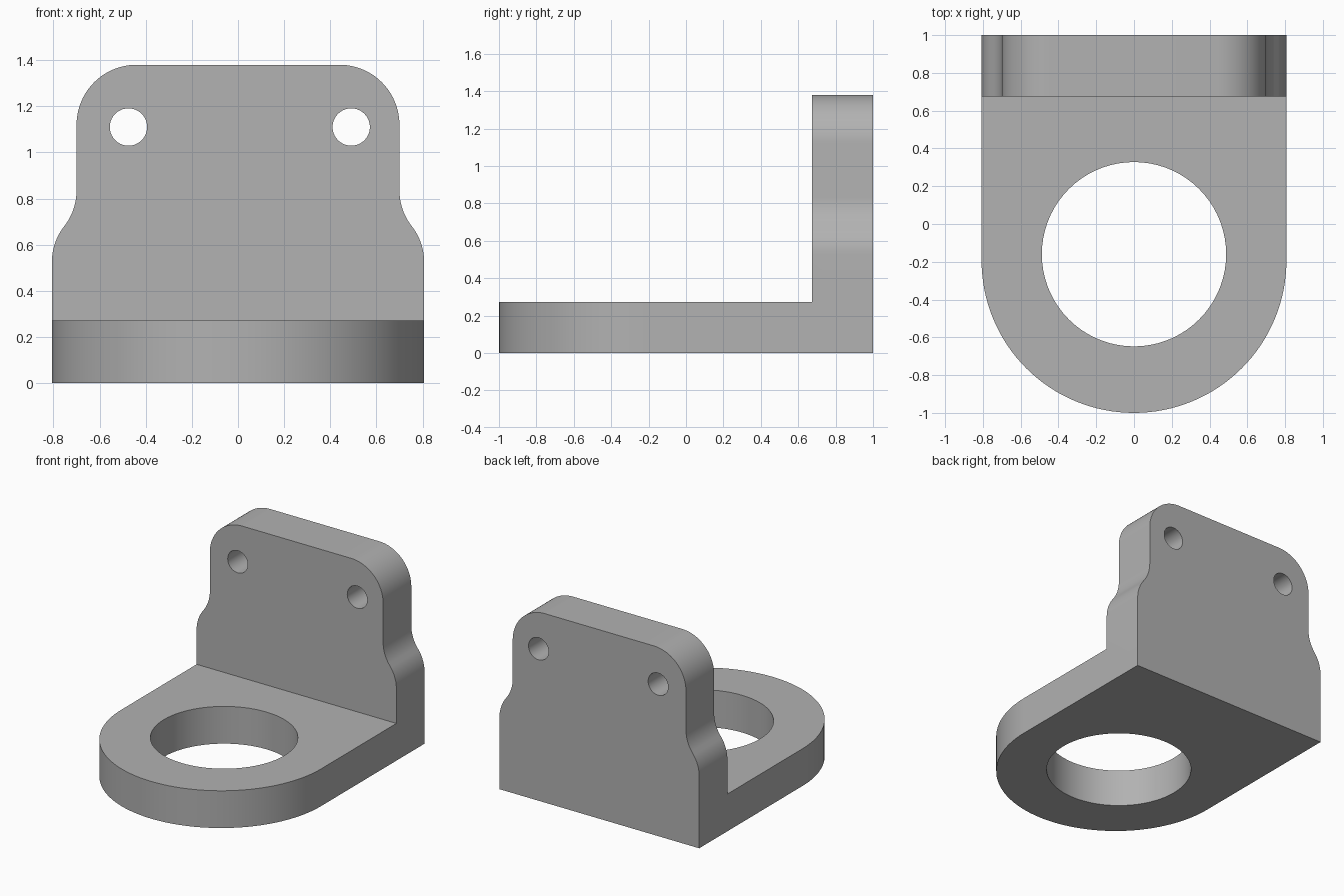
import bpy
from math import sin, cos, pi, radians, atan2
import bmesh
from mathutils import Vector

cube = bpy.data.objects.get("Cube")
if cube:
    bpy.data.objects.remove(cube)

HALF_W, HEIGHT = 0.807, 1.38
BASE_T, WALL_Y = 0.272, 0.675

steel = bpy.data.materials.new("plain_grey")
steel.use_nodes = True
grey = (0.445, 0.445, 0.445, 1)
steel.diffuse_color = grey
steel.node_tree.nodes["Principled BSDF"].inputs["Base Color"].default_value = grey


def arc(cx, cy, r, start, end, steps):
    """Points along an arc, angles in radians."""
    return [(cx + r * cos(start + (end - start) * i / steps),
             cy + r * sin(start + (end - start) * i / steps)) for i in range(steps + 1)]


def prism(name, points, place, depth):
    """Extrude a 2D outline; place maps (u, v) to a 3D point."""
    bm = bmesh.new()
    face = bm.faces.new([bm.verts.new(place(u, v)) for u, v in points])
    top = bmesh.ops.extrude_face_region(bm, geom=[face])["geom"]
    bmesh.ops.translate(bm, vec=Vector(depth),
                        verts=[g for g in top if isinstance(g, bmesh.types.BMVert)])
    bmesh.ops.recalc_face_normals(bm, faces=bm.faces)
    mesh = bpy.data.meshes.new(name)
    bm.to_mesh(mesh)
    bm.free()
    mesh.materials.append(steel)
    obj = bpy.data.objects.new(name, mesh)
    bpy.context.collection.objects.link(obj)
    return obj


def combine(target, tool, operation):
    mod = target.modifiers.new(operation.lower(), "BOOLEAN")
    mod.operation, mod.solver, mod.object = operation, "EXACT", tool
    bpy.context.view_layer.objects.active = target
    bpy.ops.object.modifier_apply(modifier=mod.name)
    bpy.data.objects.remove(tool)


# Base plate with a round front end
outline = arc(0, HALF_W - 1, HALF_W, pi, 2 * pi, 64) + [(HALF_W, 1), (-HALF_W, 1)]
bracket = prism("bracket", outline, lambda u, v: (u, v, 0), (0, 0, BASE_T))

# Upright wall: waisted sides and rounded top corners
NECK, CORNER, low, high = 0.70, 0.26, 0.525, 0.835
dx, dz = (HALF_W - NECK) / 2, (high - low) / 2
r = (dx * dx + dz * dz) / (2 * dx)
sweep = atan2(dz, r - dx)
side = [(HALF_W, 0)]
side += arc(HALF_W - r, low, r, 0, sweep, 10)
side += arc(NECK + r, high, r, pi + sweep, pi, 10)[1:]
side += arc(NECK - CORNER, HEIGHT - CORNER, CORNER, 0, pi / 2, 20)
wall = prism("wall", side + [(-x, z) for x, z in reversed(side)],
             lambda u, v: (u, WALL_Y, v), (0, 1 - WALL_Y, 0))
combine(bracket, wall, "UNION")

# Large bore through the base
bore = prism("bore", arc(0, -0.16, 0.488, 0, 2 * pi, 72)[:-1],
             lambda u, v: (u, v, -0.1), (0, 0, 0.6))
combine(bracket, bore, "DIFFERENCE")

# Two mounting holes through the wall
for x in (-0.475, 0.491):
    hole = prism("mounting_hole", arc(x, 1.11, 0.081, 0, 2 * pi, 40)[:-1],
                 lambda u, v: (u, 0.5, v), (0, 0.7, 0))
    combine(bracket, hole, "DIFFERENCE")

# Clean flat faces, then smooth the curved walls
bm = bmesh.new()
bm.from_mesh(bracket.data)
bmesh.ops.remove_doubles(bm, verts=bm.verts, dist=1e-4)
bmesh.ops.dissolve_limit(bm, angle_limit=radians(0.5), verts=bm.verts, edges=bm.edges)
bm.to_mesh(bracket.data)
bm.free()
bpy.ops.object.select_all(action="DESELECT")
bracket.select_set(True)
bpy.context.view_layer.objects.active = bracket
bpy.ops.object.shade_smooth_by_angle(angle=radians(30))
